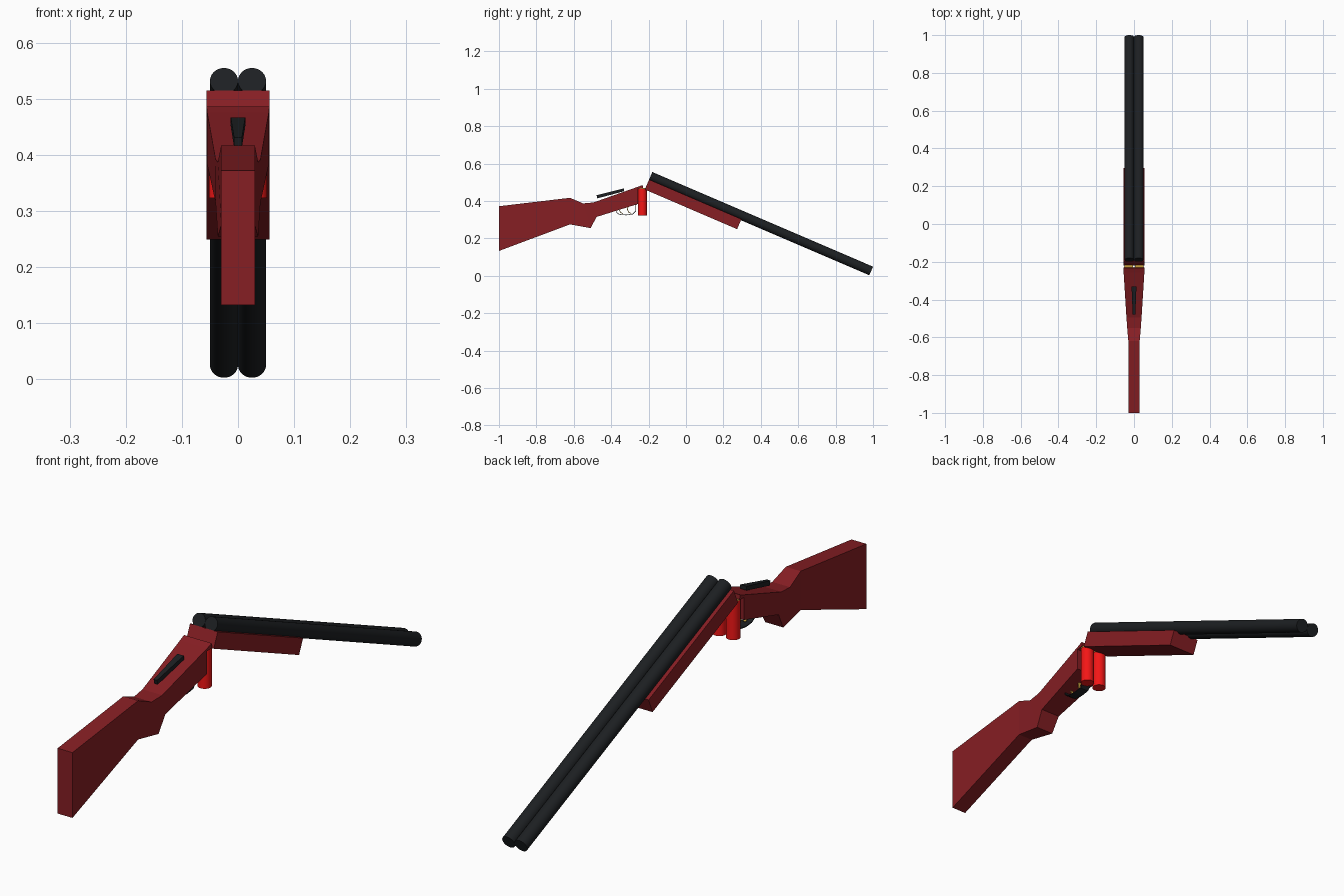
import bpy, bmesh, math
from mathutils import Vector

if "Cube" in bpy.data.objects:
    bpy.data.objects.remove(bpy.data.objects["Cube"])


def material(name, rgb):
    m = bpy.data.materials.new(name)
    m.diffuse_color = (*rgb, 1)
    m.use_nodes = True
    m.node_tree.nodes["Principled BSDF"].inputs["Base Color"].default_value = m.diffuse_color
    return m


WOOD = material("red_wood", (0.24, 0.013, 0.017))
STEEL = material("black_steel", (0.012, 0.014, 0.016))
SHELL = material("shell_red", (0.9, 0.008, 0.008))
BRASS = material("brass", (0.6, 0.36, 0.05))


def finish(name, bm, mat):
    bmesh.ops.recalc_face_normals(bm, faces=bm.faces)
    me = bpy.data.meshes.new(name)
    bm.to_mesh(me)
    bm.free()
    me.materials.append(mat)
    ob = bpy.data.objects.new(name, me)
    bpy.context.collection.objects.link(ob)
    return ob


def loft(name, rings, mat):
    """Each ring: ((y, z) top, (y, z) bottom, half width)."""
    bm = bmesh.new()
    loops = []
    for (ty, tz), (by, bz), w in rings:
        pts = [(-w, ty, tz), (w, ty, tz), (w, by, bz), (-w, by, bz)]
        loops.append([bm.verts.new(p) for p in pts])
    for a, b in zip(loops, loops[1:]):
        for i in range(4):
            j = (i + 1) % 4
            bm.faces.new((a[i], a[j], b[j], b[i]))
    bm.faces.new(loops[0])
    bm.faces.new(loops[-1])
    return finish(name, bm, mat)


def rod(name, a, b, r, mat, sides=32):
    a, b = Vector(a), Vector(b)
    bpy.ops.mesh.primitive_cylinder_add(vertices=sides, radius=r, depth=(b - a).length,
                                        location=(a + b) / 2)
    ob = bpy.context.object
    ob.name = name
    ob.rotation_euler = (b - a).to_track_quat('Z', 'Y').to_euler()
    ob.data.materials.append(mat)
    bpy.ops.object.shade_smooth_by_angle(angle=math.radians(35))
    return ob


def strip(name, path, x, w, t, mat):
    """Thin band of half width w swept along a (y, z) path."""
    bm = bmesh.new()
    rows = [[bm.verts.new((x + s * w, y, z)) for s in (-1, 1)] for y, z in path]
    for a, b in zip(rows, rows[1:]):
        bm.faces.new((a[0], a[1], b[1], b[0]))
    ob = finish(name, bm, mat)
    mod = ob.modifiers.new("thickness", 'SOLIDIFY')
    mod.thickness = t
    mod.offset = 0
    return ob


# Stock with wrist and receiver, widening toward the hinge
loft("stock", [
    ((-1.0, 0.372), (-1.0, 0.133), 0.03),
    ((-0.62, 0.417), (-0.62, 0.275), 0.03),
    ((-0.55, 0.387), (-0.51, 0.255), 0.036),
    ((-0.495, 0.392), (-0.478, 0.315), 0.04),
    ((-0.257, 0.476), (-0.257, 0.384), 0.055),
], WOOD)
# Lip over the shells
loft("receiver_lip", [
    ((-0.257, 0.476), (-0.257, 0.466), 0.055),
    ((-0.232, 0.486), (-0.23, 0.468), 0.056),
], WOOD)

# Opening lever on top of the receiver
loft("top_lever", [
    ((-0.478, 0.431), (-0.474, 0.414), 0.007),
    ((-0.332, 0.467), (-0.332, 0.452), 0.013),
], STEEL)

# Broken-open barrels and fore-end, placed in the tilted barrel frame
BREECH, MUZZLE = Vector((-0.19, 0.532)), Vector((0.99, 0.026))
U = (MUZZLE - BREECH).normalized()
V = Vector((-U.y, U.x))


def tilt(u, v):
    return tuple(BREECH + U * u + V * v)


loft("fore_end", [
    (tilt(0, -0.019), tilt(0, -0.077), 0.056),
    (tilt(0.537, -0.019), tilt(0.537, -0.077), 0.056),
], WOOD)

for side, s in (("left", -1), ("right", 1)):
    rod(side + "_barrel", (s * 0.025, *BREECH), (s * 0.025, *MUZZLE), 0.025, STEEL)
    # Falling shells with brass heads
    x, y = s * 0.028, -0.233
    rod(side + "_shell", (x, y, 0.323), (x, y, 0.464), 0.024, SHELL)
    rod(side + "_shell_head", (x, y, 0.464), (x, y, 0.469), 0.025, BRASS)

# Two curved triggers
for name, y in (("rear_trigger", -0.357), ("front_trigger", -0.313)):
    strip(name, [(y + 0.004, 0.375), (y, 0.355), (y + 0.006, 0.34), (y + 0.02, 0.333)],
          0, 0.005, 0.004, BRASS)

# Trigger guard band
strip("trigger_guard", [(-0.375, 0.352), (-0.37, 0.337), (-0.355, 0.328), (-0.32, 0.325),
                        (-0.285, 0.33), (-0.27, 0.345), (-0.267, 0.386)],
      0, 0.018, 0.003, STEEL)
